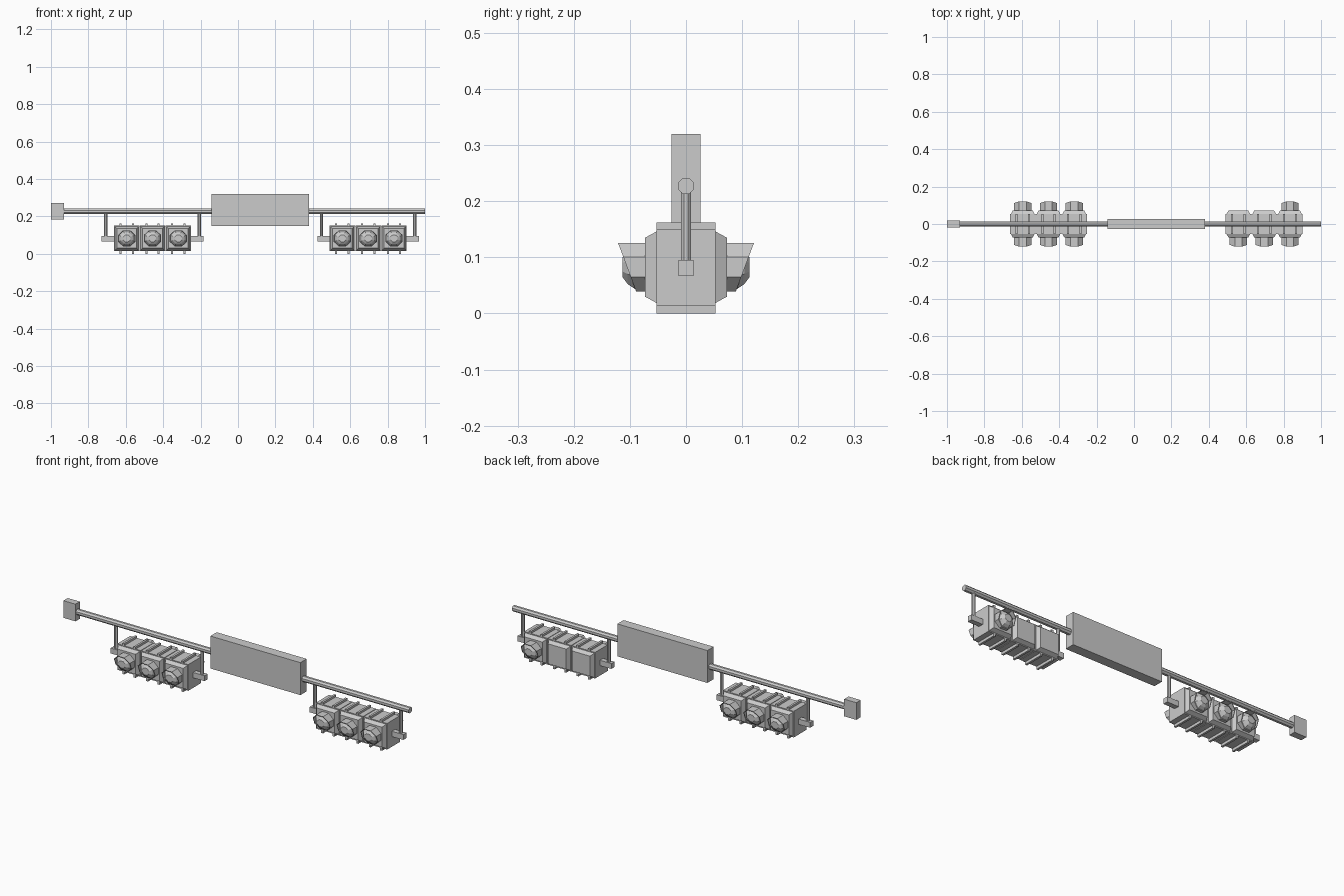
import bpy, bmesh, math

if "Cube" in bpy.data.objects:
    bpy.data.objects.remove(bpy.data.objects["Cube"])

OCT = [math.radians(22.5 + 45 * i) for i in range(8)]
Z = 0.0825            # height of the lamp centres
STEP = 0.138          # spacing of lamp sections


def make(name, verts, faces):
    me = bpy.data.meshes.new(name)
    me.from_pydata(verts, [], faces)
    bm = bmesh.new()
    bm.from_mesh(me)
    bmesh.ops.recalc_face_normals(bm, faces=bm.faces)
    bm.to_mesh(me)
    bm.free()
    ob = bpy.data.objects.new(name, me)
    bpy.context.collection.objects.link(ob)
    return ob


def loft(name, rings, caps=True, closed=False):
    """Skin a list of equal-length rings of points."""
    n = len(rings[0])
    verts = [p for r in rings for p in r]
    m = len(rings)
    faces = []
    for k in range(m if closed else m - 1):
        a, b = k * n, ((k + 1) % m) * n
        faces += [(a + i, a + (i + 1) % n, b + (i + 1) % n, b + i) for i in range(n)]
    if caps and not closed:
        faces += [tuple(range(n)), tuple(range((m - 1) * n, m * n))]
    return make(name, verts, faces)


def box(name, x0, x1, y0, y1, z0, z1):
    def ring(z):
        return [(x0, y0, z), (x1, y0, z), (x1, y1, z), (x0, y1, z)]
    return loft(name, [ring(z0), ring(z1)])


def octagon(cx, y, r, s):
    """Octagon facing y; r is the half height, y may depend on z."""
    k = r / math.cos(math.pi / 8)
    pts = []
    for a in OCT:
        dz = k * math.sin(a)
        pts.append((cx + 1.08 * k * math.cos(a), s * (y(dz) if callable(y) else y), Z + dz))
    return pts


def door(cx, s):
    # bevelled door panel
    def sq(h, y):
        return [(cx - h, s * y, Z - h), (cx + h, s * y, Z - h),
                (cx + h, s * y, Z + h), (cx - h, s * y, Z + h)]
    loft("lamp_door", [sq(0.064, 0.052), sq(0.0525, 0.073)])


def lamp(cx, s):
    # slanted hood with thin walls
    def slant(dz):
        return 0.105 + 0.016 * dz / 0.043
    loft("lamp_hood", [octagon(cx, 0.072, 0.043, s), octagon(cx, slant, 0.043, s),
                       octagon(cx, slant, 0.040, s), octagon(cx, 0.072, 0.040, s)], closed=True)
    # domed lens
    loft("lamp_lens", [octagon(cx, 0.072, 0.0402, s), octagon(cx, 0.089, 0.0402, s),
                       octagon(cx, 0.104, 0.030, s), octagon(cx, 0.113, 0.018, s)])


def signal_head(cx, rear):
    # housing sections with doors, lamps and cooling fins
    for i in (-1, 0, 1):
        x = cx + i * STEP
        box("housing", x - 0.0675, x + 0.0675, -0.053, 0.053, 0.014, 0.151)
        for s in (-1, 1):
            door(x, s)
            if s < 0 or i in rear:
                lamp(x, s)
        for d in (-0.033, 0.033):
            box("housing_fin", x + d - 0.0055, x + d + 0.0055, -0.053, 0.053, 0, 0.162)
    # core joining the sections
    box("housing_core", cx - STEP, cx + STEP, -0.05, 0.05, 0.018, 0.147)
    # end brackets and hanger rods
    for s in (-1, 1):
        a, b = sorted((cx + s * 0.2, cx + s * 0.272))
        box("bracket", a, b, -0.013, 0.013, 0.067, 0.095)
        hx = cx + s * 0.2495
        loft("hanger_rod", [[(hx + 0.0095 * math.cos(t), 0.0095 * math.sin(t), z) for t in OCT]
                            for z in (0.09, 0.227)])


# long mast arm with end cap
loft("mast_arm", [[(x, 0.0155 * math.cos(t), 0.227 + 0.0155 * math.sin(t)) for t in OCT]
                  for x in (-0.95, 1.0)])
box("arm_end_plate", -1.0, -0.93, -0.018, 0.018, 0.183, 0.273)

# sign box
box("sign_box", -0.142, 0.38, -0.026, 0.026, 0.15, 0.32)

# two three-lamp signal heads
signal_head(-0.457, (-1, 0, 1))
signal_head(0.696, (1,))
